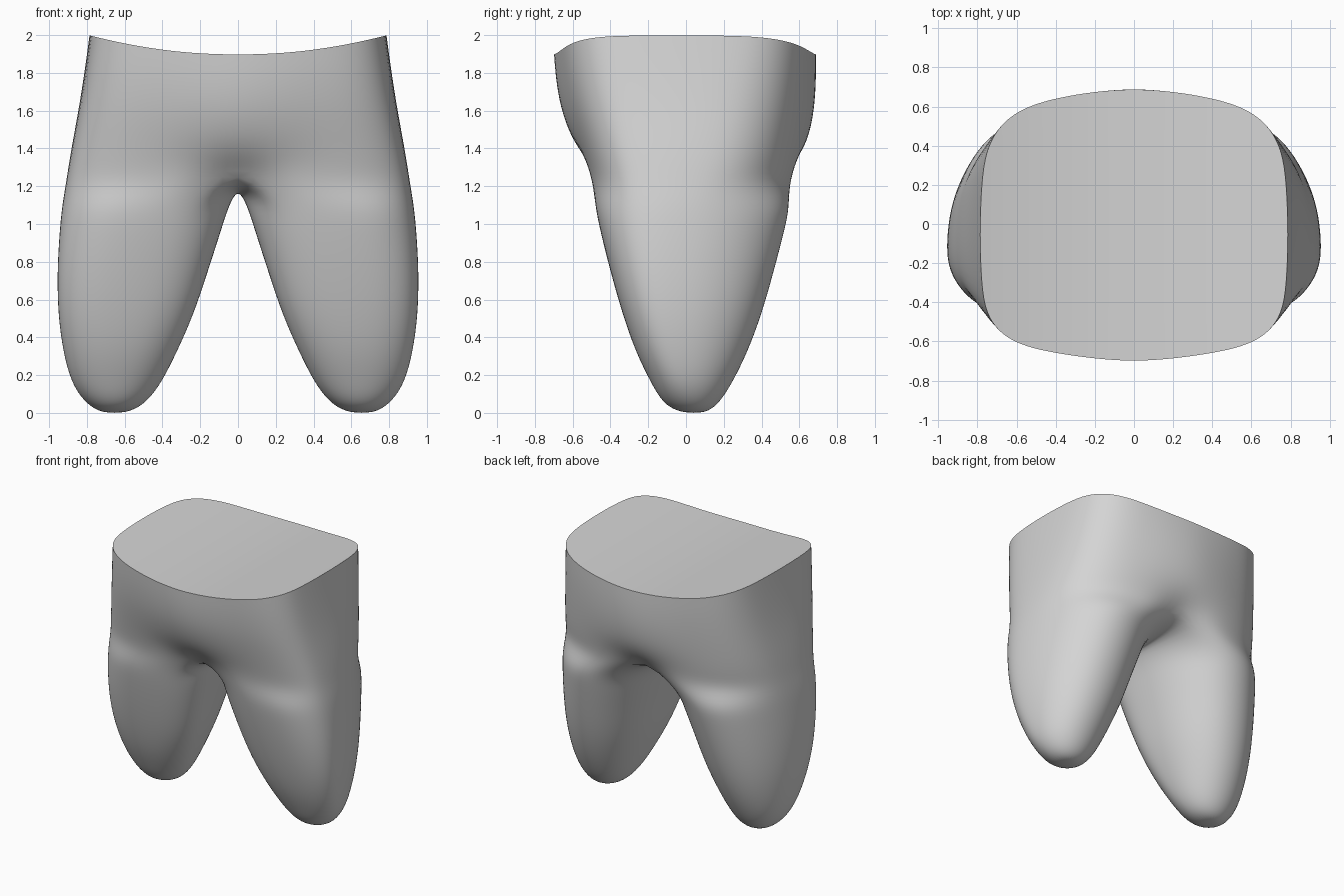
import bpy, bmesh, math

if "Cube" in bpy.data.objects:
    bpy.data.objects.remove(bpy.data.objects["Cube"])

N = 24            # points around one leg
ARC = 16          # spans around the outer half of the trunk
FIRST = -8        # leg point index where the trunk arc starts (-120 degrees)

# z, inner x, outer x, front y, back y, y of the widest point
LEG = [(0.0, .605, .705, -.005, .09, .04),
       (0.025, .53, .77, -.085, .145, .03),
       (0.08, .465, .83, -.14, .195, .01),
       (0.17, .40, .885, -.19, .25, -.02),
       (0.32, .325, .925, -.265, .325, -.06),
       (0.52, .235, .953, -.335, .40, -.10),
       (0.75, .16, .957, -.40, .465, -.13),
       (0.95, .095, .945, -.45, .517, -.13),
       (1.09, .052, .932, -.48, .55, -.12)]
# z, outer x, front y, back y, widest y, middle bulge, middle lift
TRUNK = [(1.21, .916, -.502, .572, -.11, -.075, .08),
         (1.33, .898, -.53, .592, -.10, .005, .03),
         (1.46, .875, -.565, .608, -.09, .052, .0),
         (1.65, .84, -.612, .628, -.08, .062, .0),
         (1.85, .81, -.643, .642, -.07, .054, .0),
         (2.0, .79, -.658, .647, -.06, .046, .0)]


def spow(v, e):
    return math.copysign(abs(v) ** e, v)


def leg_point(row, i):
    z, xi, xo, yf, yb, ym = row
    t = math.tau * i / N
    square = min(1, z / .5)
    p = 2 + .5 * square if math.sin(t) < 0 else 2 + .1 * square
    b = (ym - yf) if math.sin(t) < 0 else (yb - ym)
    cx, a = (xi + xo) / 2, (xo - xi) / 2 * 1.01
    return (cx + a * spow(math.cos(t), 2 / p), ym + b * 1.01 * spow(math.sin(t), 2 / p), z)


def trunk_point(row, k):
    z, xo, yf, yb, ym, bulge, lift = row
    side = (k > ARC / 2) - (k < ARC / 2)
    # the section grows squarer toward the top
    grow = (z - 1.21) / .79
    p = 3.2 + grow if side < 0 else 2.7 + 1.1 * grow
    u = 0.0 if k in (0, ARC) else math.cos(math.pi * (k / ARC - .5)) ** .8
    x = xo * u
    b = (ym - yf) if side < 0 else (yb - ym)
    y = ym + side * b * max(0, 1 - u ** p) ** (1 / p)
    y += side * bulge * math.exp(-(x / (.14 if bulge < 0 else .32)) ** 2)
    near = math.exp(-(x / .15) ** 2)
    # the rim dips toward the middle
    dip = .105 * (1 - min(1, (x / .79) ** 2)) * max(0, (z - 1.5) / .5)
    return (x, y, z + lift * near - dip)


bm = bmesh.new()

# leg rings and the rounded tip
rings = [[bm.verts.new(leg_point(r, i)) for i in range(N)] for r in LEG]
for a, b in zip(rings, rings[1:]):
    for i in range(N):
        j = (i + 1) % N
        bm.faces.new((a[i], a[j], b[j], b[i]))
bm.faces.new(rings[0][::-1])

# trunk arcs, open at the middle plane
arcs = [[bm.verts.new(trunk_point(r, k)) for k in range(ARC + 1)] for r in TRUNK]
for a, b in zip(arcs, arcs[1:]):
    for k in range(ARC):
        bm.faces.new((a[k], a[k + 1], b[k + 1], b[k]))

# arch between the legs closes the lowest arc into a full ring
front, back = arcs[0][0].co, arcs[0][-1].co
arch = []
for k in range(1, N - ARC):
    f = k / (N - ARC)
    y = back.y + (front.y - back.y) * f
    arch.append(bm.verts.new((0, y, 1.195 + (front.z - 1.195) * abs(2 * f - 1) ** 2.5)))
seam = arcs[0] + arch
top = rings[-1]
for k in range(N):
    i, j = (FIRST + k) % N, (FIRST + k + 1) % N
    bm.faces.new((top[i], top[j], seam[(k + 1) % N], seam[k]))

# saddle-shaped top cut, strips running front to back
rim = arcs[-1]
for k in range(ARC // 2):
    loop = [rim[k], rim[k + 1], rim[ARC - k - 1], rim[ARC - k]]
    if k == ARC // 2 - 1:
        loop = [rim[k], rim[k + 1], rim[k + 2]]
    bm.faces.new(loop)

crease = bm.edges.layers.float.new("crease_edge")
for a, b in zip(rim, rim[1:]):
    e = bm.edges.get((a, b))
    e[crease] = 1.0
    e.smooth = False
for f in bm.faces:
    f.smooth = True
bmesh.ops.recalc_face_normals(bm, faces=bm.faces)

mesh = bpy.data.meshes.new("two_legged_body")
bm.to_mesh(mesh)
bm.free()
body = bpy.data.objects.new("two_legged_body", mesh)
bpy.context.collection.objects.link(body)

grey = bpy.data.materials.new("light_grey")
grey.diffuse_color = (0.66, 0.66, 0.66, 1)
grey.use_nodes = True
grey.node_tree.nodes["Principled BSDF"].inputs["Base Color"].default_value = grey.diffuse_color
mesh.materials.append(grey)

mirror = body.modifiers.new("mirror", 'MIRROR')
mirror.merge_threshold = 0.0005
sub = body.modifiers.new("smooth", 'SUBSURF')
sub.levels = sub.render_levels = 2
